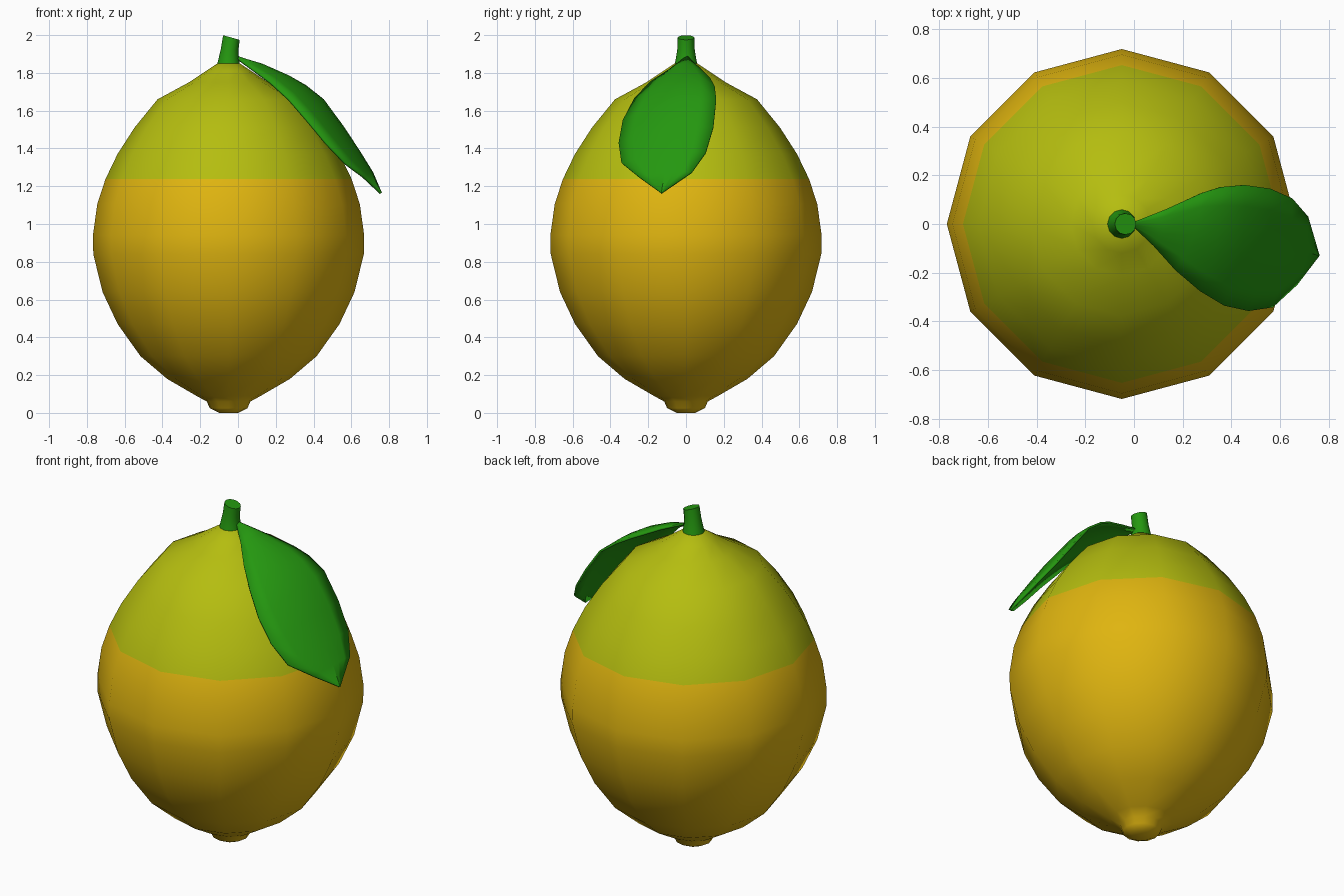
import bpy, math
from mathutils import Vector

if "Cube" in bpy.data.objects:
    bpy.data.objects.remove(bpy.data.objects["Cube"])


def material(name, rgb):
    m = bpy.data.materials.new(name)
    m.diffuse_color = (*rgb, 1)
    m.use_nodes = True
    m.node_tree.nodes["Principled BSDF"].inputs["Base Color"].default_value = m.diffuse_color
    return m


yellow = material("lemon yellow", (0.74, 0.46, 0.005))
lime = material("unripe lime", (0.46, 0.51, 0.005))
green = material("leaf green", (0.018, 0.31, 0.005))


def make_object(name, verts, faces, mats):
    me = bpy.data.meshes.new(name)
    me.from_pydata(verts, [], faces)
    for m in mats:
        me.materials.append(m)
    ob = bpy.data.objects.new(name, me)
    bpy.context.collection.objects.link(ob)
    return ob


def smooth(ob, angle):
    bpy.ops.object.select_all(action='DESELECT')
    ob.select_set(True)
    bpy.context.view_layer.objects.active = ob
    bpy.ops.object.shade_smooth_by_angle(angle=math.radians(angle))


def lathe(name, rings, sides, mats):
    """Rings are (centre x, radius, z, slope in x), bottom to top."""
    verts, faces = [], []
    for cx, r, z, slope in rings:
        for i in range(sides):
            a = 2 * math.pi * i / sides
            verts.append((cx + r * math.cos(a), r * math.sin(a), z + slope * r * math.cos(a)))
    for k in range(len(rings) - 1):
        for i in range(sides):
            j = (i + 1) % sides
            faces.append((k * sides + i, k * sides + j, (k + 1) * sides + j, (k + 1) * sides + i))
    faces.append(tuple(reversed(range(sides))))
    top = (len(rings) - 1) * sides
    faces.append(tuple(range(top, top + sides)))
    return make_object(name, verts, faces, mats)


# Fruit body with bottom nub; the upper part is unripe
profile = [(0.05, 0.0), (0.10, 0.025), (0.115, 0.06), (0.17, 0.09), (0.325, 0.18),
           (0.466, 0.30), (0.587, 0.47), (0.667, 0.64), (0.716, 0.84), (0.718, 0.94),
           (0.695, 1.105), (0.652, 1.237), (0.588, 1.37), (0.498, 1.51), (0.376, 1.66),
           (0.21, 1.75), (0.12, 1.81), (0.06, 1.85)]
fruit = lathe("fruit", [(-0.05, r, z, 0) for r, z in profile], 12, [yellow, lime])
for p in fruit.data.polygons:
    p.material_index = 1 if p.center.z > 1.238 else 0
smooth(fruit, 60)

# Stem: flared at the base, leaning to the right
stem = lathe("stem", [(-0.05, 0.060, 1.845, 0), (-0.049, 0.054, 1.875, 0),
                      (-0.044, 0.046, 1.925, -0.12), (-0.035, 0.044, 1.987, -0.28)], 12, [green])
smooth(stem, 50)

# Leaf: bowed sheet between a far edge and a near edge
far = [(-0.01, 0.005, 1.893), (0.13, 0.06, 1.84), (0.28, 0.128, 1.773), (0.36, 0.152, 1.73),
       (0.455, 0.16, 1.66), (0.56, 0.145, 1.515), (0.65, 0.105, 1.38), (0.715, 0.03, 1.275),
       (0.762, -0.13, 1.165)]
near = [(-0.01, -0.005, 1.885), (0.08, -0.09, 1.82), (0.17, -0.19, 1.755), (0.27, -0.275, 1.665),
        (0.37, -0.335, 1.55), (0.47, -0.357, 1.43), (0.57, -0.342, 1.325), (0.67, -0.25, 1.25),
        (0.76, -0.132, 1.165)]
bow = [0.0, 0.025, 0.035, 0.04, 0.04, 0.04, 0.03, 0.015, 0.0]
cols = 7
verts, faces = [], []
for f, n, b in zip(far, near, bow):
    for c in range(cols):
        t = c / (cols - 1)
        lift = Vector((0.7, -0.2, 0.7)) * (b * 4 * t * (1 - t))
        verts.append(Vector(f).lerp(Vector(n), t) + lift)
for k in range(len(far) - 1):
    for c in range(cols - 1):
        a = k * cols + c
        faces.append((a, a + cols, a + cols + 1, a + 1)[::-1])
leaf = make_object("leaf", verts, faces, [green])
if sum(p.normal.z for p in leaf.data.polygons) < 0:
    leaf.data.flip_normals()
solid = leaf.modifiers.new("thickness", 'SOLIDIFY')
solid.thickness = 0.012
solid.offset = -1
smooth(leaf, 50)
